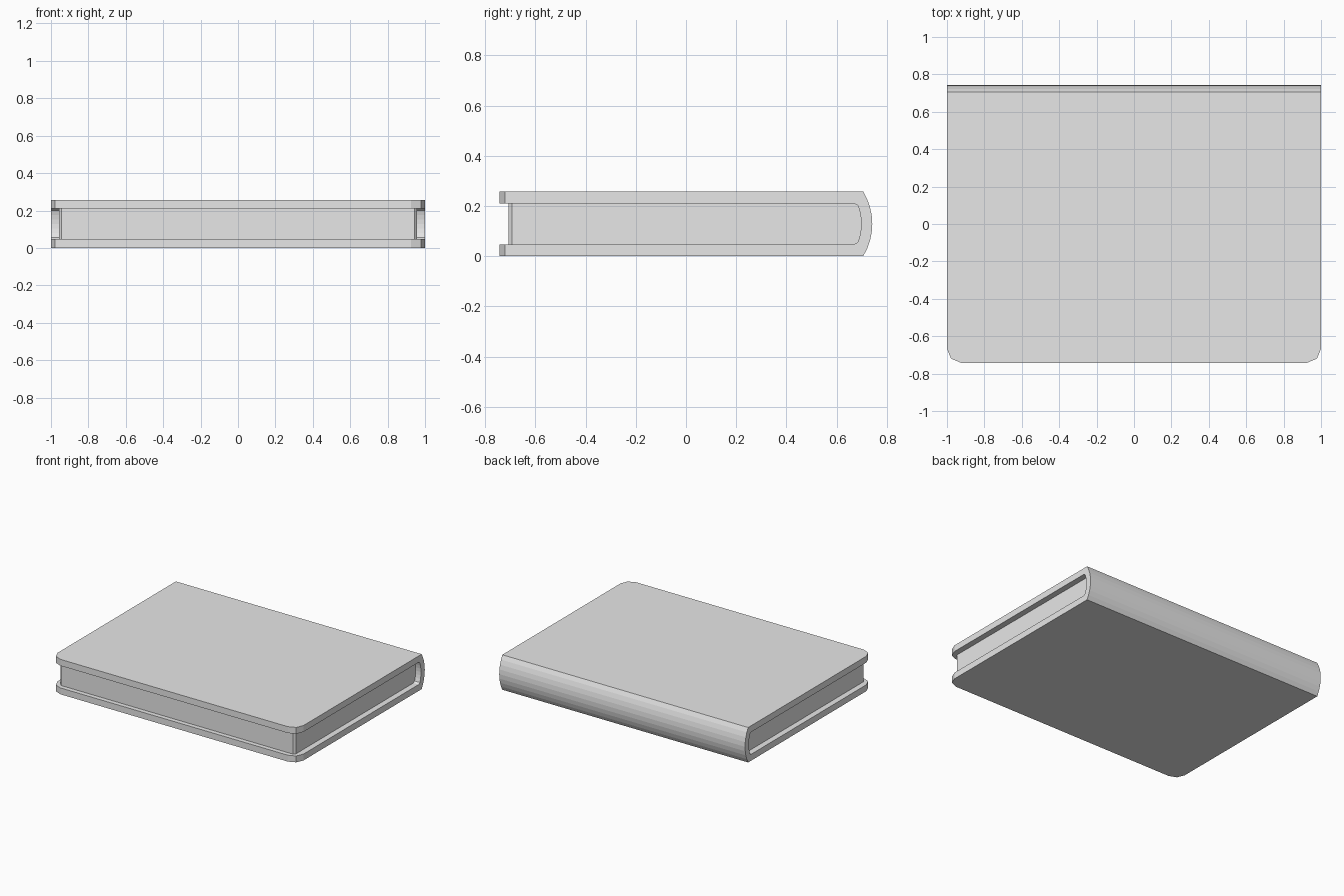
import bpy
import bmesh
import math

if "Cube" in bpy.data.objects:
    bpy.data.objects.remove(bpy.data.objects["Cube"])

H = 0.257          # total thickness
T = 0.047          # board thickness
FRONT = -0.742     # fore edge of the boards
MID = H / 2

grey = bpy.data.materials.new("plain grey")
grey.diffuse_color = (0.8, 0.8, 0.8, 1.0)
grey.use_nodes = True
grey.node_tree.nodes["Principled BSDF"].inputs["Base Color"].default_value = grey.diffuse_color


def arc(y_end, y_tip, half, steps):
    """Shallow arc bulging to +y, from the lower end to the upper end."""
    sag = y_tip - y_end
    r = (half * half + sag * sag) / (2 * sag)
    a = math.asin(half / r)
    return [(y_tip - r + r * math.cos(t), MID + r * math.sin(t))
            for t in (-a + 2 * a * i / steps for i in range(steps + 1))]


def extrude_profile(name, profile, half_width, front, radius, segments):
    """Extrude a (y, z) outline along x and round the front upright corners."""
    bm = bmesh.new()
    face = bm.faces.new([bm.verts.new((-half_width, y, z)) for y, z in profile])
    ext = bmesh.ops.extrude_face_region(bm, geom=[face])
    new_verts = [g for g in ext["geom"] if isinstance(g, bmesh.types.BMVert)]
    bmesh.ops.translate(bm, verts=new_verts, vec=(2 * half_width, 0, 0))
    corners = [e for e in bm.edges
               if all(abs(v.co.y - front) < 1e-4 for v in e.verts)
               and abs(e.verts[0].co.x - e.verts[1].co.x) < 1e-4]
    bmesh.ops.bevel(bm, geom=corners, offset=radius, offset_type='OFFSET',
                    segments=segments, profile=0.5, affect='EDGES')
    bmesh.ops.recalc_face_normals(bm, faces=bm.faces)
    mesh = bpy.data.meshes.new(name)
    bm.to_mesh(mesh)
    bm.free()
    mesh.materials.append(grey)
    obj = bpy.data.objects.new(name, mesh)
    bpy.context.collection.objects.link(obj)
    return obj


# Rounded spine outside, and the matching hollow inside
outer = arc(0.706, 0.742, MID, 8)
hollow = [(0.67, T)] + arc(0.685, 0.698, MID - T - 0.009, 6) + [(0.67, H - T)]

# Cover: two boards joined by the spine
cover = ([(FRONT, 0.0)] + outer + [(FRONT, H), (FRONT, H - T)]
         + hollow[::-1] + [(FRONT, T)])
extrude_profile("cover", cover, 1.0, FRONT, 0.075, 2)

# Page block, set back from the board edges
PAGE_FRONT = -0.708
pages = [(PAGE_FRONT, T)] + hollow + [(PAGE_FRONT, H - T)]
extrude_profile("page_block", pages, 0.957, PAGE_FRONT, 0.014, 1)
